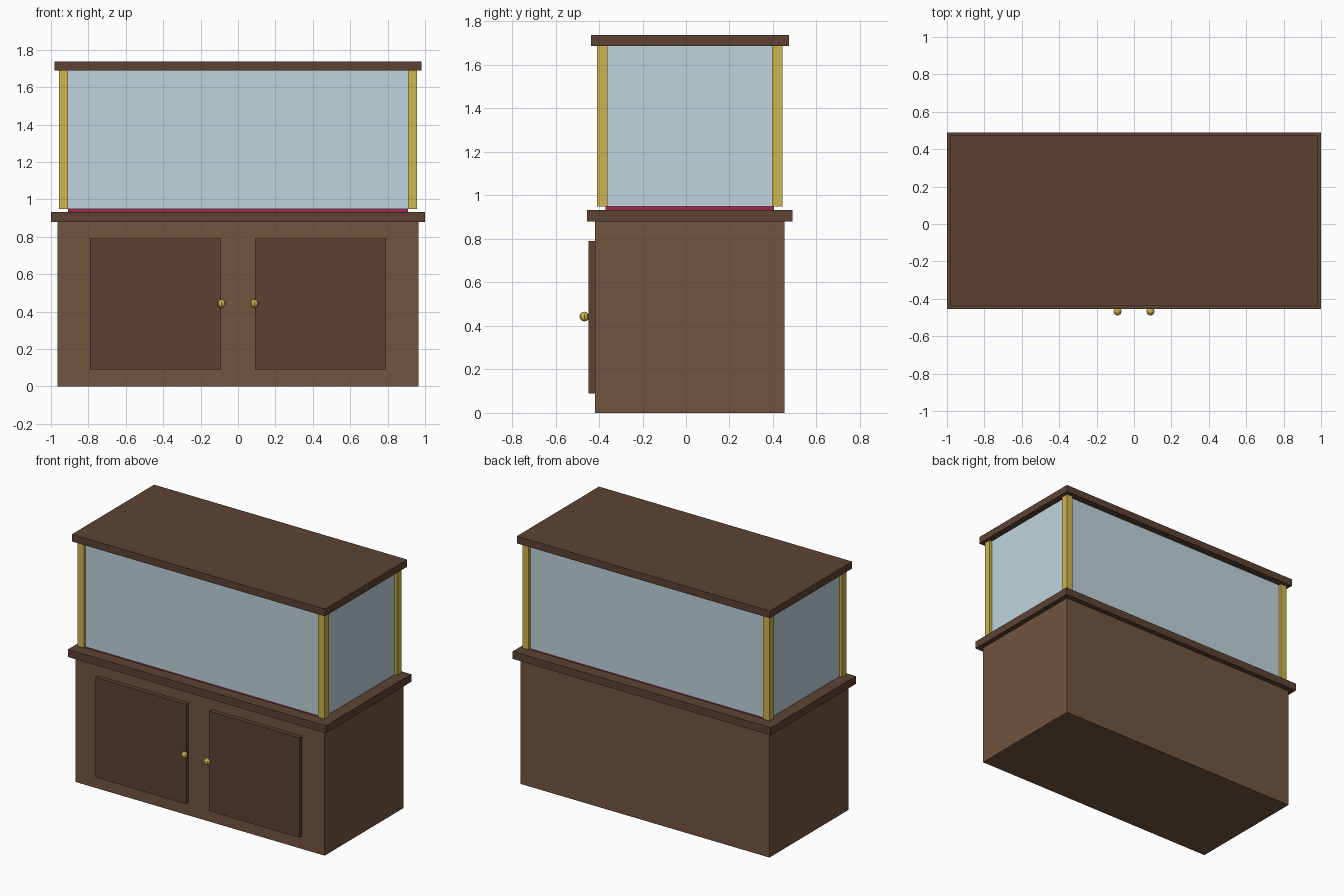
import bpy

if "Cube" in bpy.data.objects:
    bpy.data.objects.remove(bpy.data.objects["Cube"])

def material(name, rgb):
    m = bpy.data.materials.new(name)
    m.diffuse_color = (*rgb, 1)
    m.use_nodes = True
    m.node_tree.nodes["Principled BSDF"].inputs["Base Color"].default_value = m.diffuse_color
    return m

wood = material("wood", (0.17, 0.09, 0.05))
dark_wood = material("dark_wood", (0.11, 0.055, 0.033))
brass = material("brass", (0.62, 0.46, 0.08))
glass = material("glass", (0.52, 0.66, 0.72))
felt = material("felt", (0.35, 0.02, 0.08))

def box(name, x, y, z, mat):
    """Box from (min, max) ranges on each axis."""
    bpy.ops.mesh.primitive_cube_add(size=1, location=[sum(r) / 2 for r in (x, y, z)])
    o = bpy.context.object
    o.name = name
    o.scale = [r[1] - r[0] for r in (x, y, z)]
    bpy.ops.object.transform_apply(location=False, rotation=False, scale=True)
    o.data.materials.append(mat)
    return o

CY = 0.0175                       # depth centre of the cabinet body
def ydepth(h):
    return (CY - h, CY + h)

# Base cabinet, counter, felt and lid
box("cabinet", (-0.965, 0.965), ydepth(0.4365), (0, 0.88), wood)
box("counter", (-1, 1), ydepth(0.4725), (0.88, 0.933), dark_wood)
box("felt_pad", (-0.91, 0.91), ydepth(0.388), (0.933, 0.95), felt)
box("lid", (-0.981, 0.981), ydepth(0.455), (1.688, 1.738), dark_wood)

PX, PY, HALF, PANE = 0.9325, 0.402, 0.0245, 0.005
Z = (0.95, 1.688)
for s, side in ((-1, "left"), (1, "right")):
    # Corner posts
    for t, end in ((-1, "front"), (1, "back")):
        x, y = s * PX, CY + t * PY
        box(f"post_{end}_{side}", (x - HALF, x + HALF), (y - HALF, y + HALF), Z, brass)
    # Side panes
    box(f"glass_{side}", (s * PX - PANE, s * PX + PANE), ydepth(PY - HALF), Z, glass)
    # Doors and knobs
    x0, x1 = sorted((s * 0.09, s * 0.79))
    box(f"door_{side}", (x0, x1), (-0.448, -0.419), (0.09, 0.79), dark_wood)
    bpy.ops.mesh.primitive_uv_sphere_add(segments=8, ring_count=6, radius=0.0225,
                                         location=(s * 0.088, -0.4675, 0.443))
    knob = bpy.context.object
    knob.name = f"knob_{side}"
    knob.data.materials.append(brass)

# Front and back panes
for t, end in ((-1, "front"), (1, "back")):
    y = CY + t * PY
    box(f"glass_{end}", (-PX + HALF, PX - HALF), (y - PANE, y + PANE), Z, glass)
